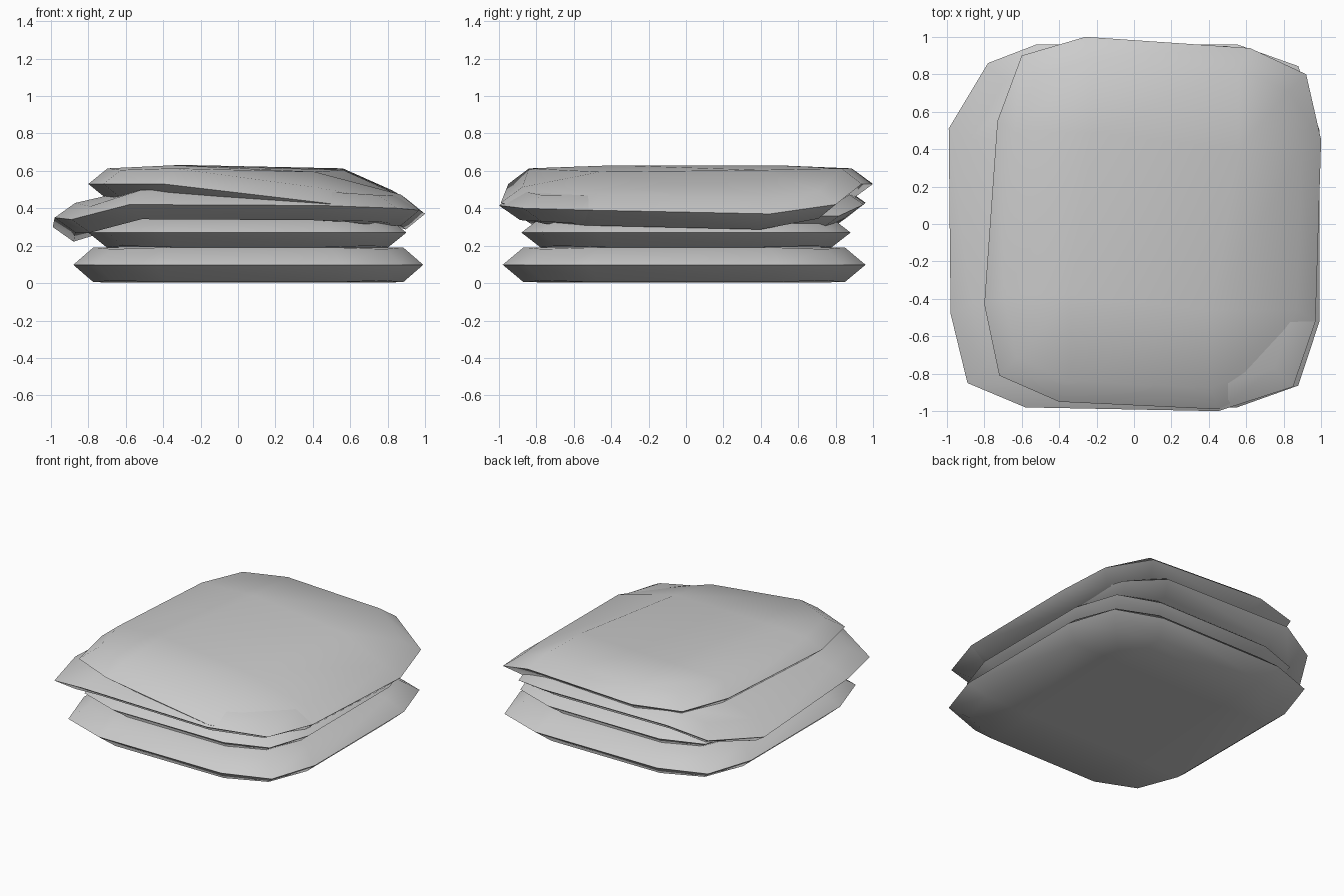
import bpy
import bmesh

if "Cube" in bpy.data.objects:
    bpy.data.objects.remove(bpy.data.objects["Cube"])

# 4x4 patch layout: 0-11 is the border ring (counter-clockwise from front left), 12-15 the middle
PATCH = [[0, 1, 2, 3], [11, 12, 13, 4], [10, 15, 14, 5], [9, 8, 7, 6]]


def cushion(name, rim, half, mid_z, inset=0.885):
    """Pillow from a 12-point seam, inset top and bottom rings and four middle points."""
    bm = bmesh.new()
    cx = sum(p[0] for p in rim) / 12
    cy = sum(p[1] for p in rim) / 12
    seam = [bm.verts.new(p) for p in rim]
    for side in (1, -1):
        ring = []
        for i, (x, y, z) in enumerate(rim):
            h = half * (0.88 if i % 3 == 0 else 0.98)
            ring.append(bm.verts.new((cx + (x - cx) * inset, cy + (y - cy) * inset, z + side * h)))
        # middle points line up with the neighbouring edge points
        pairs = [(1, 11), (2, 4), (7, 5), (8, 10)]
        mids = [bm.verts.new((ring[a].co.x, ring[b].co.y, z + side * half))
                for (a, b), z in zip(pairs, mid_z)]
        v = ring + mids
        for j in range(3):
            for i in range(3):
                bm.faces.new([v[PATCH[j][i]], v[PATCH[j][i + 1]],
                              v[PATCH[j + 1][i + 1]], v[PATCH[j + 1][i]]])
        for i in range(12):
            k = (i + 1) % 12
            bm.faces.new([seam[i], seam[k], ring[k], ring[i]])
    bmesh.ops.recalc_face_normals(bm, faces=bm.faces)
    me = bpy.data.meshes.new(name)
    bm.to_mesh(me)
    bm.free()
    ob = bpy.data.objects.new(name, me)
    bpy.context.collection.objects.link(ob)
    bpy.ops.object.select_all(action='DESELECT')
    ob.select_set(True)
    bpy.context.view_layer.objects.active = ob
    bpy.ops.object.shade_smooth_by_angle(angle=1.05)
    return ob


def flat_rim(x0, x1, y0, y1, z):
    """Rounded-square seam lying level."""
    cx, cy, hx, hy = (x0 + x1) / 2, (y0 + y1) / 2, (x1 - x0) / 2, (y1 - y0) / 2
    c, e = 0.88, 0.53
    unit = [(-c, -c), (-e, -1), (e, -1), (c, -c), (1, -e), (1, e),
            (c, c), (e, 1), (-e, 1), (-c, c), (-1, e), (-1, -e)]
    return [(cx + hx * u, cy + hy * v, z) for u, v in unit]


# level lower cushions
cushion("bottom_cushion", flat_rim(-0.88, 0.99, -0.98, 0.96, 0.098), 0.095, [0.098] * 4)
cushion("second_cushion", flat_rim(-0.80, 0.90, -0.88, 0.88, 0.27), 0.08, [0.27] * 4)

# third cushion, sagging over its left edge
cushion("third_cushion", [
    (-0.89, -0.85, 0.34), (-0.58, -0.98, 0.42), (0.45, -1.00, 0.415), (0.85, -0.87, 0.40),
    (0.97, -0.52, 0.39), (0.90, 0.45, 0.36), (0.78, 0.82, 0.36), (0.50, 0.95, 0.42),
    (-0.52, 0.96, 0.43), (-0.78, 0.86, 0.35), (-0.99, 0.51, 0.30), (-0.98, -0.48, 0.35)],
    0.08, [0.43, 0.43, 0.43, 0.43])

# top cushion, sagging over its right edge
cushion("top_cushion", [
    (-0.72, -0.81, 0.53), (-0.40, -0.95, 0.53), (0.45, -0.99, 0.43), (0.76, -0.85, 0.39),
    (0.97, -0.52, 0.39), (1.00, 0.45, 0.37), (0.92, 0.80, 0.42), (0.62, 0.94, 0.53),
    (-0.26, 1.00, 0.53), (-0.60, 0.90, 0.53), (-0.73, 0.55, 0.53), (-0.80, -0.43, 0.53)],
    0.085, [0.545, 0.51, 0.52, 0.545])
